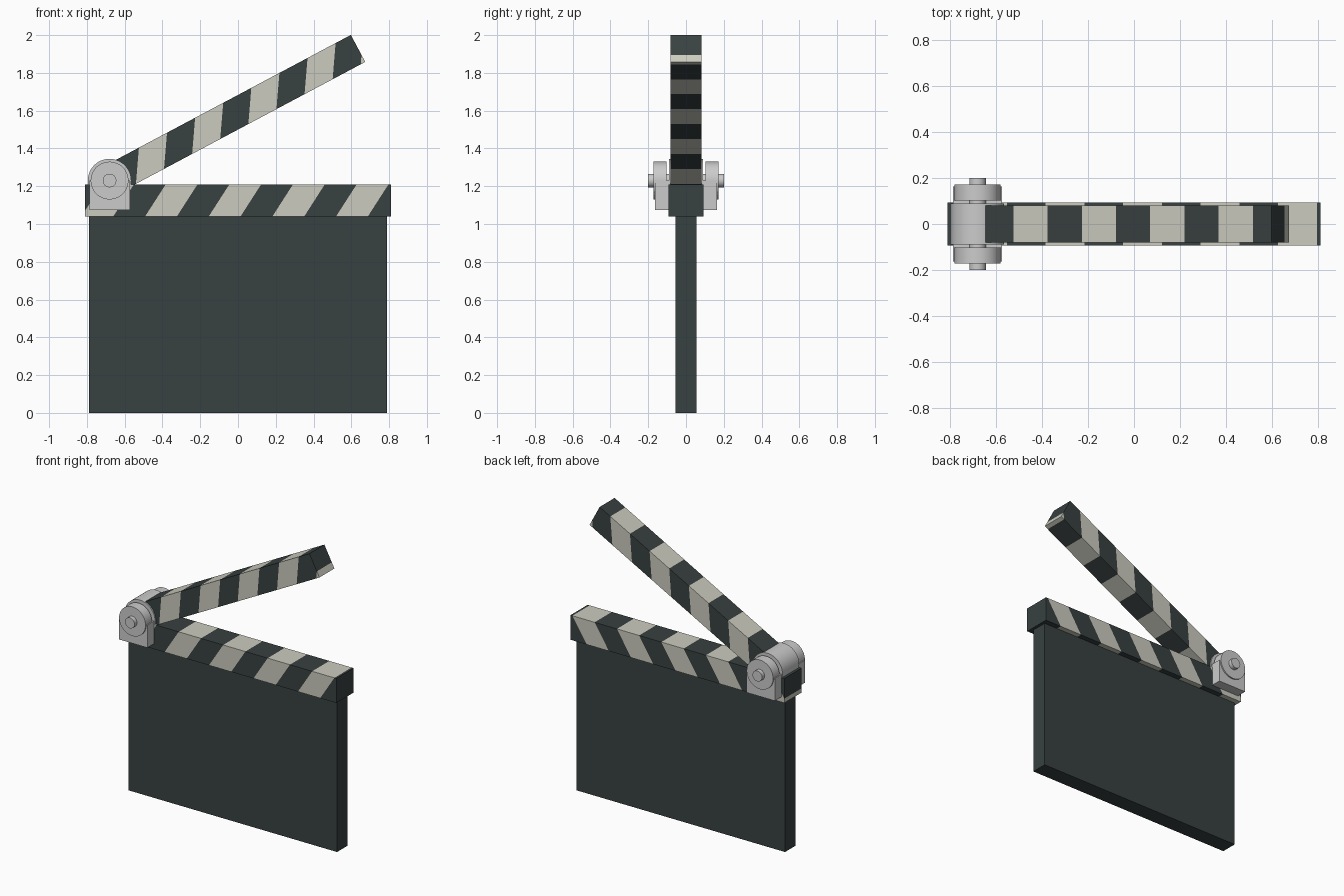
import bpy, bmesh, math
from mathutils import Matrix, Vector

if "Cube" in bpy.data.objects:
    bpy.data.objects.remove(bpy.data.objects["Cube"])


def material(name, color):
    m = bpy.data.materials.new(name)
    m.diffuse_color = color
    m.use_nodes = True
    m.node_tree.nodes["Principled BSDF"].inputs["Base Color"].default_value = m.diffuse_color
    return m


DARK = material("dark_slate", (0.04, 0.052, 0.052, 1))
LIGHT = material("cream", (0.60, 0.60, 0.52, 1))

PERIOD, SLANT = 0.337, 0.106 / 0.165     # stripe repeat and lean (dx per dz)
PX, PZ, ANGLE = -0.68, 1.23, 28          # hinge pivot and opening angle


def finish(name, bm, mats=()):
    bmesh.ops.recalc_face_normals(bm, faces=bm.faces[:])
    me = bpy.data.meshes.new(name)
    bm.to_mesh(me)
    bm.free()
    ob = bpy.data.objects.new(name, me)
    bpy.context.collection.objects.link(ob)
    for m in mats:
        me.materials.append(m)
    return ob


def box_bm(x0, x1, y0, y1, z0, z1):
    bm = bmesh.new()
    mat = Matrix.Translation(((x0 + x1) / 2, (y0 + y1) / 2, (z0 + z1) / 2)) \
        @ Matrix.Diagonal((x1 - x0, y1 - y0, z1 - z0, 1))
    bmesh.ops.create_cube(bm, size=1, matrix=mat)
    return bm


def striped_bar(name, x0, x1, half_y, z0, z1, first):
    """Box cut by slanted planes; a light stripe starts at x=first on the bottom edge."""
    bm = box_bm(x0, x1, -half_y, half_y, z0, z1)
    for i in range(-2, 12):
        bmesh.ops.bisect_plane(bm, geom=bm.verts[:] + bm.edges[:] + bm.faces[:], dist=1e-6,
                               plane_co=Vector((first + i * PERIOD / 2, 0, z0)),
                               plane_no=Vector((1, 0, -SLANT)))
    for f in bm.faces:
        c = f.calc_center_median()
        k = math.floor((c.x - SLANT * (c.z - z0) - first) / (PERIOD / 2))
        f.material_index = 1 if k % 2 == 0 else 0
    return finish(name, bm, (DARK, LIGHT))


def cylinder(name, radius, y0, y1, sides=48):
    bm = bmesh.new()
    mat = Matrix.Translation((PX, (y0 + y1) / 2, PZ)) @ Matrix.Rotation(math.pi / 2, 4, 'X')
    bmesh.ops.create_cone(bm, cap_ends=True, segments=sides, radius1=radius, radius2=radius,
                          depth=y1 - y0, matrix=mat)
    ob = finish(name, bm)
    bpy.ops.object.select_all(action='DESELECT')
    ob.select_set(True)
    bpy.context.view_layer.objects.active = ob
    bpy.ops.object.shade_smooth_by_angle(angle=math.radians(35))
    return ob


# Slate board
finish("slate_board", box_bm(-0.79, 0.79, -0.056, 0.056, 0, 1.04), (DARK,))

# Fixed striped bar on top of the board
striped_bar("lower_bar", -0.81, 0.81, 0.093, 1.04, 1.208, -0.829)

# Raised striped arm, built along its own axis then swung about the pivot
arm = striped_bar("clap_arm", 0.0, 1.49, 0.081, -0.081, 0.081, 0.219 - 0.104)
arm.location = (PX, 0, PZ)
arm.rotation_euler = (0, -math.radians(ANGLE), 0)

# Hinge: barrel, through pin, and mirrored side brackets with round caps
cylinder("hinge_barrel", 0.115, -0.09, 0.09)
cylinder("hinge_pin", 0.036, -0.2, 0.2, 32)
for side, s in (("front", -1), ("back", 1)):
    a, b = sorted((s * 0.08, s * 0.163))
    finish(side + "_hinge_bracket", box_bm(PX - 0.107, PX + 0.107, a, b, 1.075, PZ))
    a, b = sorted((s * 0.103, s * 0.172))
    cylinder(side + "_hinge_cap", 0.1, a, b)
